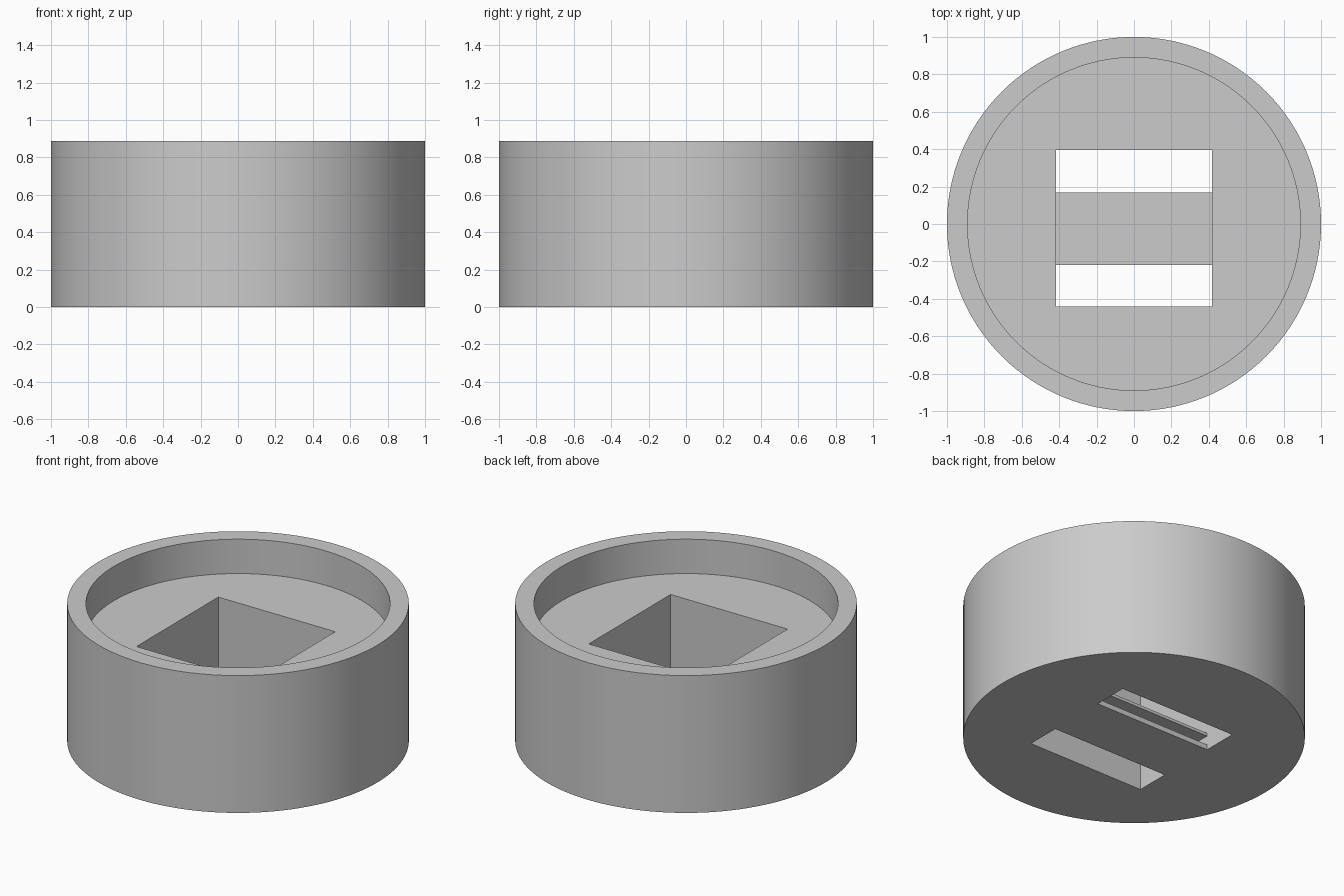
import bpy, bmesh, math

cube = bpy.data.objects.get("Cube")
if cube:
    bpy.data.objects.remove(cube, do_unlink=True)

HEIGHT, FLOOR, PLATE = 0.887, 0.665, 0.111   # rim top, recess floor, bar top
INNER = 0.89                                 # recess radius
HALF = 0.418                                 # half width of the pocket
BACK, FRONT = 0.396, -0.44                   # pocket ends
BAR_BACK, BAR_FRONT = 0.168, -0.218          # cross bar sides
GAP_LOW, GAP_HIGH = 0.033, 0.092             # strap channel under the bar

grey = bpy.data.materials.new("plain grey")
grey.use_nodes = True
colour = (0.6, 0.6, 0.6, 1)
grey.diffuse_color = colour
grey.node_tree.nodes["Principled BSDF"].inputs["Base Color"].default_value = colour


def make_object(name, bm):
    bmesh.ops.recalc_face_normals(bm, faces=bm.faces)
    mesh = bpy.data.meshes.new(name)
    bm.to_mesh(mesh)
    bm.free()
    mesh.materials.append(grey)
    obj = bpy.data.objects.new(name, mesh)
    bpy.context.collection.objects.link(obj)
    return obj


def lathe(name, profile, steps=128):
    """Spin an (r, z) profile that starts and ends on the axis."""
    bm = bmesh.new()
    rings = []
    for r, z in profile:
        angles = [2 * math.pi * i / steps for i in range(steps)]
        rings.append([bm.verts.new((r * math.cos(a), r * math.sin(a), z)) for a in angles])
    for low, high in zip(rings, rings[1:]):
        for i in range(steps):
            j = (i + 1) % steps
            bm.faces.new((low[i], low[j], high[j], high[i]))
    bm.faces.new(rings[0])
    bm.faces.new(rings[-1])
    return make_object(name, bm)


def extrude_x(name, outline):
    """Extrude a (y, z) outline across the pocket width."""
    bm = bmesh.new()
    face = bm.faces.new([bm.verts.new((-HALF, y, z)) for y, z in outline])
    result = bmesh.ops.extrude_face_region(bm, geom=[face])
    moved = [v for v in result["geom"] if isinstance(v, bmesh.types.BMVert)]
    bmesh.ops.translate(bm, verts=moved, vec=(2 * HALF, 0, 0))
    return make_object(name, bm)


# Round cup with a shallow recess in the top
body = lathe("round_body", [(1, 0), (1, HEIGHT), (INNER, HEIGHT), (INNER, FLOOR)])

# Pocket with two slots through the base, leaving a cross bar
pocket = extrude_x("pocket_cutter", [
    (FRONT, -0.1), (BAR_FRONT, -0.1), (BAR_FRONT, PLATE), (BAR_BACK, PLATE),
    (BAR_BACK, -0.1), (BACK, -0.1), (BACK, 0.8), (FRONT, 0.8)])

# Channel joining the slots beneath the bar
channel = extrude_x("channel_cutter", [
    (BAR_FRONT - 0.1, GAP_LOW), (BAR_BACK + 0.1, GAP_LOW),
    (BAR_BACK + 0.1, GAP_HIGH), (BAR_FRONT - 0.1, GAP_HIGH)])

bpy.ops.object.select_all(action='DESELECT')
bpy.context.view_layer.objects.active = body
body.select_set(True)
for cutter in (pocket, channel):
    cutter.hide_render = True
    mod = body.modifiers.new(cutter.name, 'BOOLEAN')
    mod.operation, mod.solver, mod.object = 'DIFFERENCE', 'EXACT', cutter
    bpy.ops.object.modifier_apply(modifier=mod.name)
    bpy.data.objects.remove(cutter, do_unlink=True)

bpy.ops.object.shade_smooth_by_angle(angle=math.radians(30))
